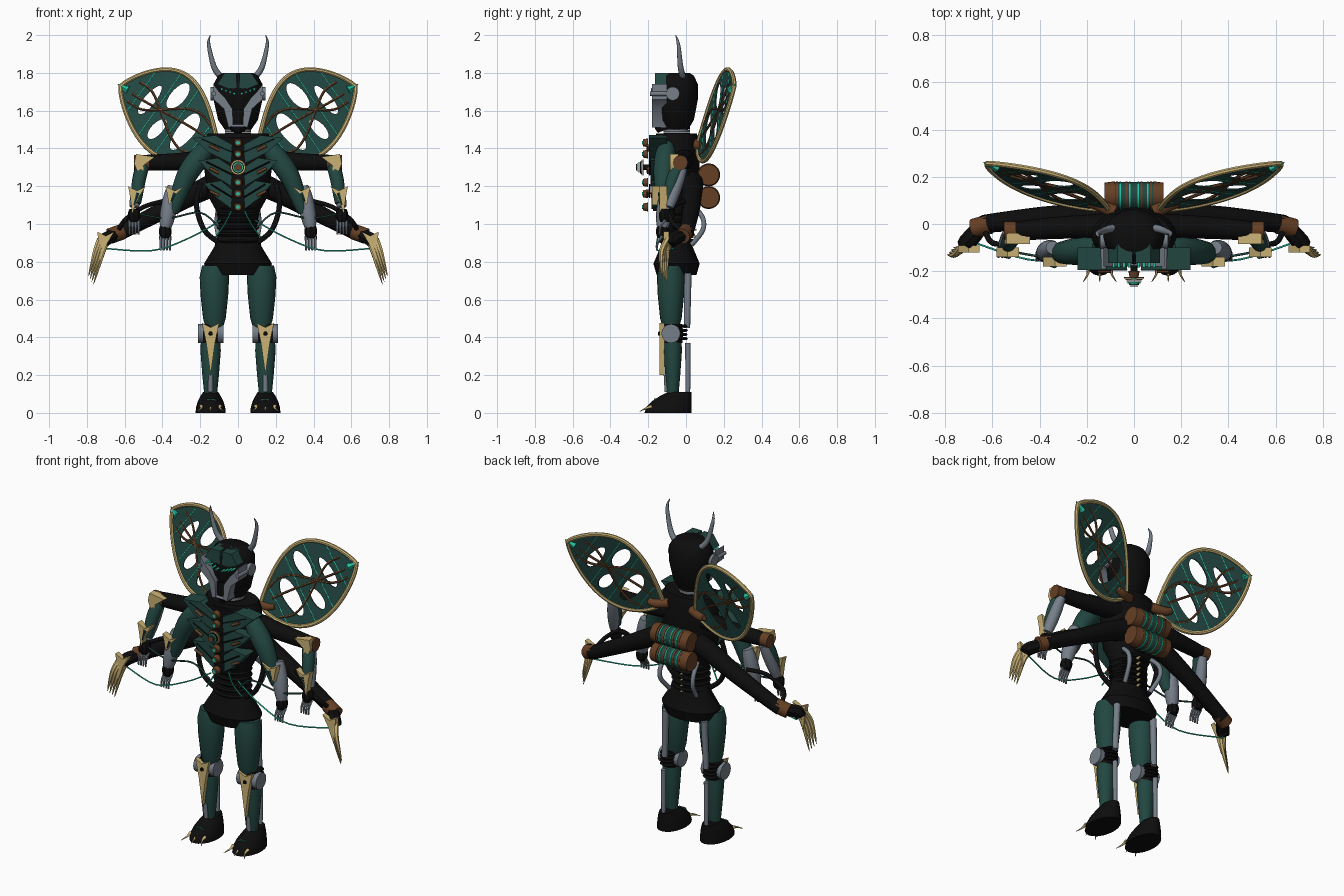
import bpy, bmesh
from math import cos, sin, pi, tau, radians
from mathutils import Vector, Matrix

if "Cube" in bpy.data.objects:
    bpy.data.objects.remove(bpy.data.objects["Cube"])


def material(name, *colour):
    made = bpy.data.materials.new(name)
    made.use_nodes = True
    made.diffuse_color = (*colour, 1)
    made.node_tree.nodes["Principled BSDF"].inputs["Base Color"].default_value = (*colour, 1)
    return made


BLACK = material("black", .004, .004, .004)
GREEN = material("deep green", .016, .062, .052)
GOLD = material("pale gold", .6, .45, .18)
GREY = material("steel grey", .18, .21, .25)
BROWN = material("copper brown", .13, .05, .018)
TEAL = material("bright teal", .02, .55, .36)


def at(x, y, z):
    return Vector((x, y, z))


def place(name, mesh, colour, pair):
    mesh.materials.clear()
    mesh.materials.append(colour)
    mesh.shade_smooth()
    mesh.set_sharp_from_angle(angle=radians(35))
    made = bpy.data.objects.new(name, mesh)
    bpy.context.collection.objects.link(made)
    if pair:
        made.modifiers.new("Mirror", "MIRROR").use_mirror_merge = False


def skin(name, colour, rings, pair):
    """Bridge equal rings of points and cap both ends."""
    bm = bmesh.new()
    rows = [[bm.verts.new(point) for point in ring] for ring in rings]
    for low, high in zip(rows, rows[1:]):
        for i in range(len(low)):
            bm.faces.new((low[i - 1], low[i], high[i], high[i - 1]))
    bm.faces.new(rows[0])
    bm.faces.new(rows[-1])
    bmesh.ops.recalc_face_normals(bm, faces=bm.faces)
    mesh = bpy.data.meshes.new(name)
    bm.to_mesh(mesh)
    bm.free()
    place(name, mesh, colour, pair)


def smooth(points, steps=5):
    """Catmull-Rom path through the points."""
    path = []
    padded = [points[0], *points, points[-1]]
    for a, b, c, d in zip(padded, padded[1:], padded[2:], padded[3:]):
        for t in (step / steps for step in range(steps)):
            path.append(b + (c - a) * t / 2 + (a - b * 2.5 + c * 2 - d / 2) * t * t
                        + (b * 3 - a - c * 3 + d) * t ** 3 / 2)
    return path + [points[-1]]


def tube(name, colour, points, thick, tip=None, bulge=0, pair=True, sides=12):
    """Round bar along the points, tapering to the tip and swelling by the bulge."""
    path = smooth(points)
    tip = thick if tip is None else tip
    rings, before, turn = [], None, None
    for i, centre in enumerate(path):
        t = i / (len(path) - 1)
        ahead = (path[min(i + 1, len(path) - 1)] - path[max(i - 1, 0)]).normalized()
        turn = before.rotation_difference(ahead) @ turn if before else ahead.to_track_quat('Z', 'Y')
        before = ahead
        radius = thick + (tip - thick) * t + bulge * sin(pi * t)
        rings.append([centre + turn @ at(radius * cos(k * tau / sides), radius * sin(k * tau / sides), 0)
                      for k in range(sides)])
    skin(name, colour, rings, pair)


def disc(name, colour, centre, axis, thick, tip=None, pair=True):
    tube(name, colour, [centre, centre + axis], thick, tip, pair=pair, sides=20)


def loft(name, colour, centre, profile, depth, pair=True, sides=20):
    """Stacked ellipses from (height, half width) steps; depth is their proportion."""
    skin(name, colour, [[centre + at(wide * cos(k * tau / sides), depth * wide * sin(k * tau / sides), z)
                         for k in range(sides)] for z, wide in profile], pair)


def plate(name, colour, outline, front, back, pair=True):
    """Front-facing outline with depth."""
    skin(name, colour, [[(x, y, z) for x, z in outline] for y in (front, back)], pair)


def shield(name, colour, x, top, bottom, wide, front, back, lean=0):
    """Notched spike pointing down."""
    middle = top + (bottom - top) * .4
    plate(name, colour, [(x - wide, top), (x, top - wide / 2), (x + wide, top), (x + wide / 2 + lean / 2, middle),
                         (x + lean, bottom), (x - wide / 2 + lean / 2, middle)], front, back)


# torso
BODY = at(0, -.05, 0)
loft("pelvis", BLACK, BODY, [(.73, .155), (.79, .18), (.88, .125), (.95, .105)], .68, pair=False)
loft("chest", BLACK, BODY, [(.95, .1), (1.06, .11), (1.15, .16), (1.3, .18), (1.43, .18), (1.48, .16)], .67, pair=False)
for i in range(6):
    height = at(0, 0, .9 + i * .035)
    loft("waist_ring", BLACK, BODY + height, [(0, .105), (.01, .115), (.02, .105)], .85, pair=False)
    tube("spine_tooth", GOLD, [height + at(0, .03, 0), height + at(0, .055, 0)], .01, .003, pair=False)
for i, colour in enumerate((BLACK, GREY, BLACK, GREY)):
    disc("neck_ring", colour, BODY + at(0, 0, 1.47 + i * .016), at(0, 0, .015), .07, pair=False)

# layered chest armour and studs
plate("breastbone", BLACK, [(-.04, 1.07), (.04, 1.07), (.13, 1.46), (-.13, 1.46)], -.175, -.1, pair=False)
for layer in range(3):
    drop, reach = 1.45 - layer * .12, .24 - layer * .03
    plate("chest_blade", GREEN, [(.035, drop - .13), (.03, drop - .03), (reach / 2, drop + .02), (reach, drop + .005),
                                 (reach * .65, drop - .07)], -.195 + layer * .006, -.1)
    rivet = at(.1, -.2, drop - .06)
    tube("chest_rivet", BROWN, [rivet, rivet + at(.05, 0, .025)], .008)
    tube("blade_edge", BLACK, [at(.03, -.193, drop - .07), at(reach * .8, -.193, drop)], .004, sides=4)
for height in (1.43, 1.37, 1.22, 1.16, 1.09):
    disc("sternum_stud", BROWN, at(0, -.2, height), at(0, -.028, 0), .024, .018, pair=False)
    disc("sternum_gem", TEAL, at(0, -.22, height), at(0, -.012, 0), .01, pair=False)
disc("medallion_post", BLACK, at(0, -.17, 1.3), at(0, -.06, 0), .015, pair=False)
for i, colour in enumerate((BROWN, GOLD, BLACK, TEAL, GREEN, BROWN)):
    disc("medallion_ring", colour, at(0, -.225 - i * .007, 1.3), at(0, -.005, 0), .042 - i * .005, pair=False)

# head
loft("helmet", BLACK, BODY, [(1.5, .07), (1.55, .105), (1.66, .13), (1.74, .13), (1.785, .105), (1.8, .08)],
     .87, pair=False, sides=16)
plate("forehead_plate", GREEN, [(.007, 1.72), (.05, 1.715), (.11, 1.74), (.07, 1.8), (.007, 1.8)], -.165, -.08)
plate("cheek_guard", GREY, [(.13, 1.74), (.13, 1.66), (.075, 1.61), (.05, 1.51), (.025, 1.52), (.03, 1.61),
                            (.07, 1.67), (.1, 1.7)], -.18, -.1)
tube("jaw", BLACK, [at(0, -.11, 1.6), at(0, -.12, 1.53), at(0, -.11, 1.5)], .06, .04, pair=False)
tube("mouth_bar", GREY, [at(-.035, -.17, 1.52), at(.035, -.17, 1.52)], .008, pair=False)
EAR = at(.11, -.07, 1.69)
tube("temple_bar", GREY, [EAR + at(.018, -.12, 0), EAR + at(.02, 0, 0)], .012)
disc("ear_disc", GREY, EAR, at(.035, 0, 0), .036)
for i in range(4):
    disc("eye_light", TEAL, at(.02 + i * .022, -.15, 1.69 + i * .008), at(0, -.035, 0), .006)
tube("antenna", GREY, [at(.07, -.02, 1.77), at(.1, -.02, 1.79), at(.13, -.03, 1.84), at(.155, -.04, 1.95),
                       at(.147, -.055, 2)], .016, .001, bulge=.006)

# legs
THIGH, SHIN = at(.125, -.08, 0), at(.145, -.07, 0)
loft("thigh", GREEN, THIGH, [(.45, .045), (.5, .06), (.62, .073), (.72, .078), (.78, .065)], .95)
loft("shin", GREEN, SHIN, [(.1, .034), (.2, .044), (.33, .054), (.4, .05)], .9)
loft("knee_core", BLACK, SHIN, [(.37, .05), (.42, .056), (.47, .05)], 1)
for side in (-.067, .037):
    disc("knee_disc", GREY, SHIN + at(side, -.01, .42), at(.03, 0, 0), .05)
for i in range(4):
    loft("knee_bellows", BLACK, SHIN + at(0, .04, .385 + i * .022), [(0, .035), (.008, .045), (.016, .035)], .9)
shield("knee_guard", GOLD, SHIN.x, top=.475, bottom=.2, wide=.045, front=-.14, back=-.115)
disc("knee_stud", BLACK, SHIN + at(0, -.065, .42), at(0, -.013, 0), .012, .009)
tube("ankle_bar", GREY, [SHIN + at(0, -.035, .2), SHIN + at(0, -.03, .11)], .013)
tube("thigh_strut", GREY, [at(.13, .01, .74), at(.14, .005, .45)], .02, .017)
tube("shin_strut", GREY, [at(.145, .01, .37), at(.145, .01, .09)], .015, .012)


def sole(k, height):
    """Foot outline that pulls back toward the heel as it rises."""
    shrink = 1 - (height / .11) ** 2 * .5
    return (SHIN.x + .08 * shrink * cos(k), .03 - .25 * shrink * (.5 - sin(k) / 2), height)


skin("foot", BLACK, [[sole(k * tau / 20, height) for k in range(20)] for height in (0, .03, .06, .09, .11)], True)
plate("foot_plate", GREEN, [(.11, .055), (.175, .055), (.165, .075), (.12, .075)], -.17, -.1)
for spread in (-.05, 0, .05):
    claw = SHIN + at(spread, -.11, .035)
    tube("foot_claw", GOLD, [claw, claw + at(0, -.03, -.01), claw + at(spread * .4, -.065, -.027)], .01, .001)


def hand(name, wrist):
    """Black palm with four fingers hanging down."""
    tube(name + "_palm", BLACK, [wrist + at(0, 0, .02), wrist - at(0, 0, .05)], .024, bulge=.01, sides=8)
    for i in range(4):
        knuckle = wrist + at((i - 1.5) * .016, 0, -.04)
        tube(name + "_finger", GREY, [knuckle, knuckle + at(0, -.025, -.035), knuckle + at(0, -.03, -.075)],
             .009, .005, sides=6)


# upper arms
ELBOW, WRIST = at(.5, -.03, 1.325), at(.55, -.11, 1.06)
tube("upper_arm", BLACK, [at(.1, -.01, 1.35), at(.3, -.015, 1.33), ELBOW], .055, .04)
tube("upper_elbow", BROWN, [ELBOW - at(.03, 0, 0), ELBOW + at(.05, 0, 0)], .04)
plate("upper_elbow_guard", GOLD, [(.44, 1.355), (.54, 1.37), (.55, 1.32), (.53, 1.27), (.5, 1.25), (.5, 1.31)], -.085, -.04)
tube("upper_forearm", GREEN, [ELBOW, at(.525, -.07, 1.23), WRIST + at(-.01, .01, .05)], .034, .026, bulge=.006)
tube("upper_forearm_back", GREY, [ELBOW + at(.01, .01, -.03), WRIST + at(0, .02, .03)], .026, .025, bulge=.008)
shield("upper_wrist_guard", GOLD, .535, top=1.2, bottom=1.06, wide=.047, front=-.14, back=-.1, lean=.025)
tube("upper_wrist_inlay", GREEN, [at(.53, -.138, 1.165), at(.55, -.138, 1.1)], .011, .004, sides=6)
hand("upper", WRIST)

# lower arms
CUFF, GRIP = at(.64, 0, .945), at(.7, -.07, .92)
tube("lower_arm", BLACK, [at(.1, .03, 1.22), at(.22, .03, 1.165), at(.4, .025, 1.07), CUFF], .065, .038)
tube("lower_cuff", BROWN, [CUFF + at(-.03, 0, .015), CUFF + at(.04, -.02, -.01)], .042)
tube("lower_palm", BLACK, [CUFF, GRIP, GRIP + at(.02, -.01, -.03)], .03, bulge=.008, sides=8)
shield("lower_hand_guard", GOLD, GRIP.x, top=.96, bottom=.8, wide=.045, front=-.12, back=-.09, lean=.03)
for i in range(4):
    claw = GRIP + at(i * .014 - .01, -i * .01, 0)
    tube("lower_claw", GOLD, [claw, claw + at(.025, -.03, -.07), claw + at(.075 - i * .005, -.03, i * .014 - .24)],
         .015, .001, bulge=.005, sides=6)
tube("lower_arm_hose", BLACK, [at(.4, -.01, 1.12), at(.5, -.07, 1.09), at(.6, -.08, 1.02), CUFF], .012)

# front arms
PALM = at(.385, -.125, .975)
tube("front_arm", GREEN, [at(.15, -.1, 1.42), at(.2, -.11, 1.36), at(.28, -.12, 1.24), at(.345, -.12, 1.06)],
     .035, .028, bulge=.026)
tube("front_forearm", GREY, [at(.345, -.1, 1.2), PALM], .028, bulge=.015)
shield("front_elbow_guard", GOLD, .335, top=1.2, bottom=1.1, wide=.05, front=-.18, back=-.14, lean=.03)
tube("front_elbow_inlay", GREEN, [at(.335, -.177, 1.165), at(.355, -.177, 1.12)], .011, .004, sides=6)
hand("front", PALM)

# hoses and cables
tube("waist_hose", BLACK, [at(.2, -.06, 1.22), at(.22, -.07, 1.1), at(.18, -.08, .97), at(.1, -.07, .9)], .014)
tube("back_hose", GREY, [at(.1, .03, 1.1), at(.11, .085, 1.04), at(.11, .09, .97), at(.09, .03, .89)], .013)
tube("hand_cable", TEAL, [at(.09, -.13, 1.02), at(.25, -.15, .93), at(.45, -.15, .86), GRIP - at(0, 0, .05)], .004)
tube("arm_cable", GREEN, [at(.1, -.13, .98), at(.2, -.15, 1.06), at(.38, -.14, 1.03), WRIST], .005)
tube("belly_cable", TEAL, [at(.03, -.14, 1.08), at(.07, -.15, 1), at(.12, -.13, .93)], .004)

# back tanks
disc("back_mount", BLACK, at(0, .03, 1.2), at(0, .06, 0), .1, .07, pair=False)
for height in (1.26, 1.14):
    middle = at(0, .12, height)
    disc("tank", GREEN, middle - at(.1, 0, 0), at(.2, 0, 0), .057, pair=False)
    disc("tank_cap", BROWN, middle + at(.08, 0, 0), at(.045, 0, 0), .061, .055)
    for along in (.015, .055):
        disc("tank_band", TEAL, middle + at(along, 0, 0), at(.006, 0, 0), .06)
        disc("tank_strap", BROWN, middle + at(along + .012, 0, 0), at(.01, 0, 0), .059)

# wings
ROOT, SPAN = Vector((.11, 1.42)), Vector((.51, .31))
ACROSS = Vector((-SPAN.y, SPAN.x)).normalized()
TILT = Matrix(((1, 0, 0, 0), (.235, .24, 1, -.305), (0, 1, 0, 0), (0, 0, 0, 1)))


def leaf(along, across):
    """Flat wing point: along runs root to tip, across runs edge to edge."""
    belly = abs(sin(pi * along ** (1 + .2 * across))) ** .75
    return ROOT + SPAN * along + ACROSS * across * belly * (.222 + .008 * across)


def on_wing(points):
    return [TILT @ point.to_3d() for point in points]


turns = [k * tau / 48 for k in range(48)]
edge = [leaf(.5 - cos(turn) / 2, 1 if turn < pi else -1) for turn in turns]
holes = [[leaf(along + wide * cos(turn) - .02 * sin(turn), across + tall * sin(turn)) for turn in turns]
         for along, across, wide, tall in ((.3, -.12, .075, .6), (.52, .5, .065, .36),
                                           (.53, -.45, .05, .32), (.72, .05, .05, .5))]
curve = bpy.data.curves.new("wing_outline", "CURVE")
curve.dimensions, curve.fill_mode, curve.extrude = "2D", "BOTH", .003
for ring in [edge, *holes]:
    spline = curve.splines.new("POLY")
    spline.points.add(len(ring) - 1)
    spline.use_cyclic_u = True
    for knot, point in zip(spline.points, ring):
        knot.co = (*point, 0, 1)
helper = bpy.data.objects.new("wing_outline", curve)
bpy.context.collection.objects.link(helper)
membrane = bpy.data.meshes.new_from_object(helper.evaluated_get(bpy.context.evaluated_depsgraph_get()))
bpy.data.objects.remove(helper)
membrane.transform(TILT)
place("wing_membrane", membrane, GREEN, True)
tube("wing_frame", GOLD, on_wing(edge + edge[:1]), .012, sides=8)
for across in (-.85, .05, .75):
    tube("wing_rib", BROWN, on_wing([leaf(t / 8, across * cos(t / 3)) for t in range(1, 8)]), .007, sides=6)
for along in (.15, .41, .62, .82):
    tube("wing_vein", TEAL, on_wing([leaf(along - .02 * s, s) for s in (-1, -.5, 0, .5, 1)]), .004, sides=6)
TIP = on_wing([ROOT + SPAN])[0]
tube("wing_tip", TEAL, [TIP - at(.04, .015, .02), TIP + at(.017, .005, .01)], .024, .001, sides=6)
tube("wing_hinge", BROWN, [at(.08, .05, 1.42), at(.15, .08, 1.41), at(.19, .09, 1.42)], .03, .02)
